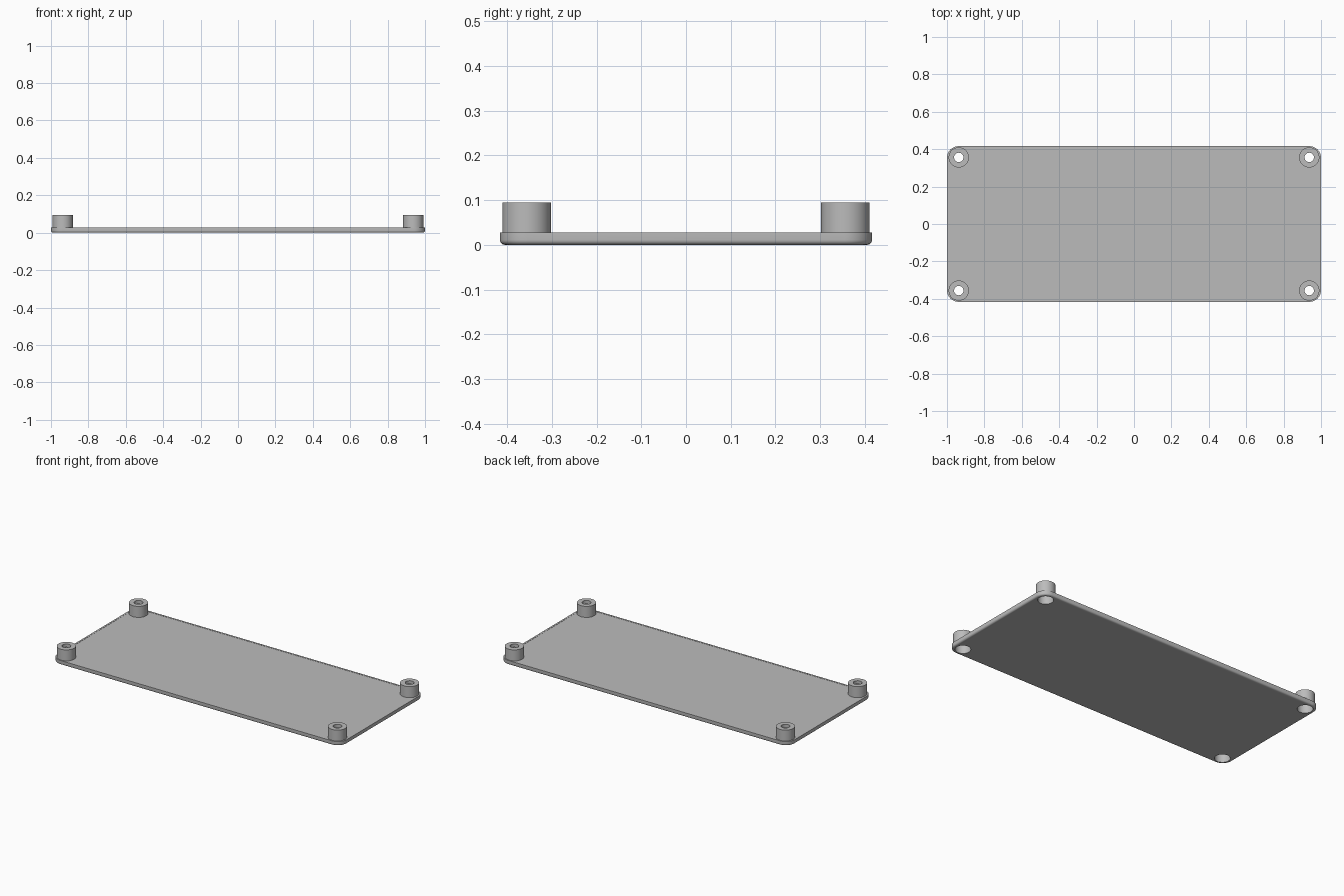
import bpy, bmesh, math

old = bpy.data.objects.get("Cube")
if old:
    bpy.data.objects.remove(old, do_unlink=True)

HALF_X, HALF_Y, CORNER = 1.0, 0.416, 0.062
TOP, BOSS_TOP, FILLET = 0.027, 0.095, 0.011
POST_X, POST_Y = 0.937, 0.356
BOSS_R, BORE_R, HOLE_R = 0.054, 0.044, 0.025
SEGMENTS = 48

grey = bpy.data.materials.new("plain grey")
grey.use_nodes = True
colour = (0.5, 0.5, 0.5, 1)
grey.diffuse_color = colour
grey.node_tree.nodes["Principled BSDF"].inputs["Base Color"].default_value = colour


def make_object(name, bm):
    bmesh.ops.recalc_face_normals(bm, faces=bm.faces)
    mesh = bpy.data.meshes.new(name)
    bm.to_mesh(mesh)
    bm.free()
    mesh.materials.append(grey)
    obj = bpy.data.objects.new(name, mesh)
    bpy.context.collection.objects.link(obj)
    return obj


def activate(obj):
    bpy.ops.object.select_all(action="DESELECT")
    obj.select_set(True)
    bpy.context.view_layer.objects.active = obj


def bridge(bm, a, b):
    n = len(a)
    for i in range(n):
        j = (i + 1) % n
        bm.faces.new((a[i], a[j], b[j], b[i]))


def rounded_ring(bm, inset, z, steps=12):
    # Rounded rectangle, shrunk evenly by the inset
    r = CORNER - inset
    ring = []
    for q, (sx, sy) in enumerate(((1, 1), (-1, 1), (-1, -1), (1, -1))):
        for k in range(steps + 1):
            a = (q + k / steps) * math.pi / 2
            ring.append(bm.verts.new((sx * (HALF_X - CORNER) + r * math.cos(a),
                                      sy * (HALF_Y - CORNER) + r * math.sin(a), z)))
    return ring


def circle_ring(bm, x, y, r, z):
    return [bm.verts.new((x + r * math.cos(i * math.tau / SEGMENTS),
                          y + r * math.sin(i * math.tau / SEGMENTS), z))
            for i in range(SEGMENTS)]


# Plate with a rounded lower edge and a fine rim around the top
profile = []
for i in range(6):
    a = i / 5 * math.pi / 2
    profile.append((FILLET * (1 - math.sin(a)), FILLET * (1 - math.cos(a))))
profile += [(0, TOP), (0.011, TOP), (0.011, TOP - 0.001)]
bm = bmesh.new()
rings = [rounded_ring(bm, inset, z) for inset, z in profile]
for a, b in zip(rings, rings[1:]):
    bridge(bm, a, b)
bm.faces.new(rings[0])
bm.faces.new(rings[-1])
plate = make_object("base_plate", bm)

posts = [(sx * POST_X, sy * POST_Y) for sx in (1, -1) for sy in (1, -1)]

# Screw bores through the plate
bm = bmesh.new()
for x, y in posts:
    low = circle_ring(bm, x, y, BORE_R, -0.1)
    high = circle_ring(bm, x, y, BORE_R, 0.2)
    bridge(bm, low, high)
    bm.faces.new(low)
    bm.faces.new(high)
cutter = make_object("bore_cutter", bm)
cutter.hide_render = True
cut = plate.modifiers.new("bores", "BOOLEAN")
cut.operation = "DIFFERENCE"
cut.solver = "EXACT"
cut.object = cutter
activate(plate)
bpy.ops.object.modifier_apply(modifier=cut.name)
bpy.data.objects.remove(cutter, do_unlink=True)
bpy.ops.object.shade_smooth_by_angle(angle=math.radians(30))

# Hollow screw posts: wide bore below, narrow hole through the top
base, ledge = TOP - 0.004, 0.075
section = [(BOSS_R, base), (BOSS_R, BOSS_TOP), (HOLE_R, BOSS_TOP),
           (HOLE_R, ledge), (BORE_R, ledge), (BORE_R, base)]
names = ("back_left_post", "front_left_post", "back_right_post", "front_right_post")
for name, (x, y) in zip(names, posts):
    bm = bmesh.new()
    rings = [circle_ring(bm, x, y, r, z) for r, z in section]
    for a, b in zip(rings, rings[1:] + rings[:1]):
        bridge(bm, a, b)
    activate(make_object(name, bm))
    bpy.ops.object.shade_smooth_by_angle(angle=math.radians(30))
